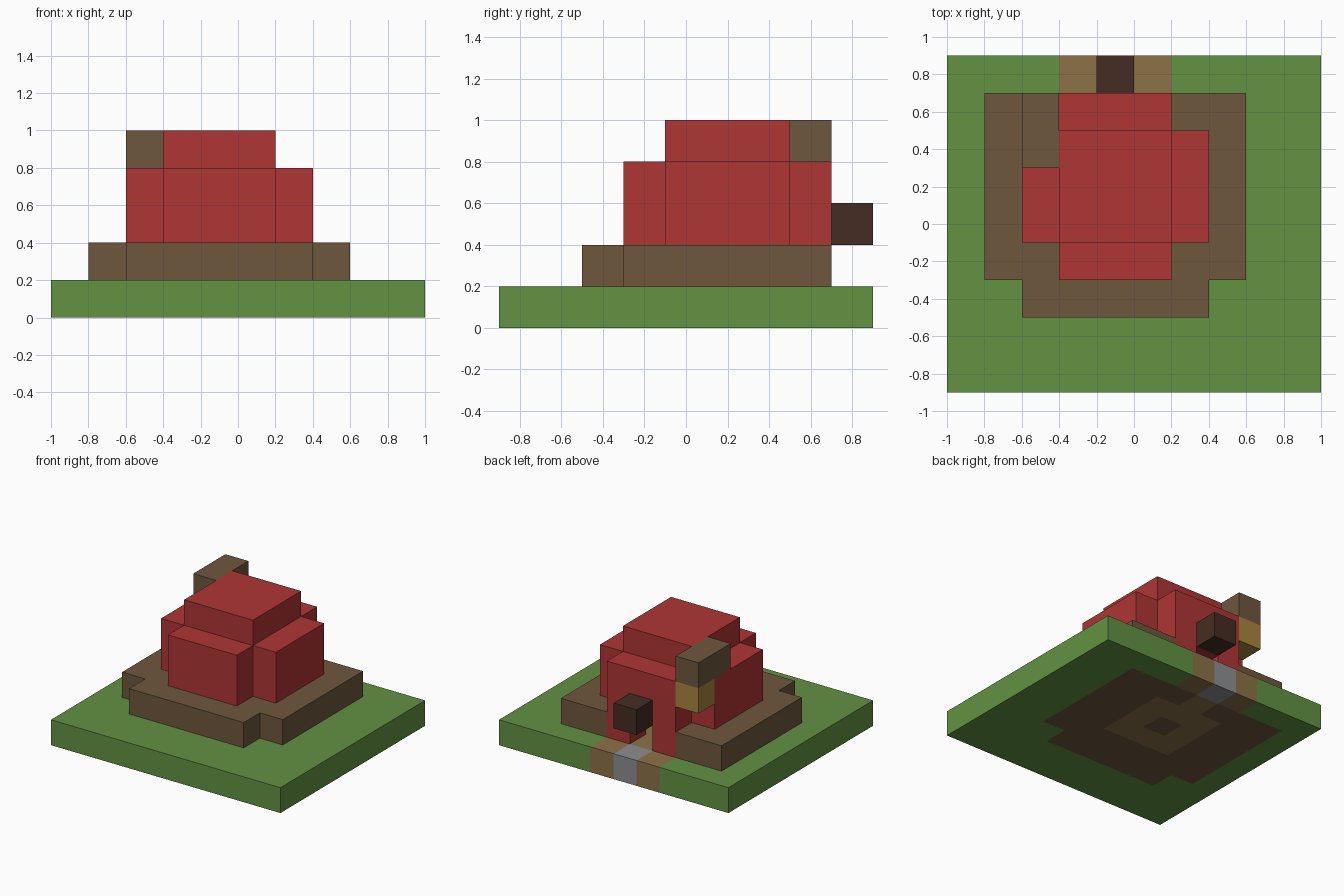
import bpy, bmesh, math
from mathutils import Vector

default = bpy.data.objects.get("Cube")
if default:
    bpy.data.objects.remove(default, do_unlink=True)

CELL = 0.2
ORIGIN = Vector((-1.0, -0.9, 0.0))


def material(name, hex_code):
    def linear(c):
        return c / 12.92 if c <= 0.04045 else ((c + 0.055) / 1.055) ** 2.4
    rgb = [linear(int(hex_code[i:i + 2], 16) / 255) for i in (0, 2, 4)]
    mat = bpy.data.materials.new(name)
    mat.use_nodes = True
    mat.diffuse_color = (*rgb, 1)
    bsdf = mat.node_tree.nodes["Principled BSDF"]
    bsdf.inputs["Base Color"].default_value = (*rgb, 1)
    bsdf.inputs["Roughness"].default_value = 0.9
    return mat


grass = material("grass green", "639243")
earth = material("earth brown", "6e573d")
red = material("brick red", "af3535")
dark = material("dark wood", "452c22")
tan = material("path tan", "8c7147")
gold = material("golden tan", "a8843f")
grey = material("stone grey", "8d8e92")


def block(x0, x1, y0, y1, z0, z1):
    """Set of grid cells in a box, upper ends excluded."""
    return {(x, y, z) for x in range(x0, x1) for y in range(y0, y1) for z in range(z0, z1)}


def build(name, cells, mat):
    """Make one object from the outer skin of a set of cells."""
    bm = bmesh.new()
    for cell in sorted(cells):
        for axis in range(3):
            for sign in (-1, 1):
                n = Vector((0, 0, 0))
                n[axis] = sign
                if tuple(int(c + d) for c, d in zip(cell, n)) in cells:
                    continue
                u, v = Vector((0, 0, 0)), Vector((0, 0, 0))
                u[(axis + 1) % 3] = 0.5
                v[(axis + 2) % 3] = 0.5 * sign
                mid = Vector(cell) + Vector((0.5, 0.5, 0.5)) + n / 2
                corners = (mid - u - v, mid + u - v, mid + u + v, mid - u + v)
                bm.faces.new([bm.verts.new(ORIGIN + c * CELL) for c in corners])
    bmesh.ops.remove_doubles(bm, verts=bm.verts[:], dist=0.001)
    bmesh.ops.dissolve_limit(bm, angle_limit=math.radians(1), verts=bm.verts[:], edges=bm.edges[:])
    mesh = bpy.data.meshes.new(name)
    bm.to_mesh(mesh)
    bm.free()
    mesh.materials.append(mat)
    obj = bpy.data.objects.new(name, mesh)
    bpy.context.collection.objects.link(obj)


# Ground layer: lawn, earth foundation, hollow room floor and path
foundation = block(1, 8, 3, 8, 0, 1) | block(2, 7, 2, 3, 0, 1)
floor = (block(3, 6, 4, 7, 0, 1) - {(4, 5, 0)}) | {(4, 7, 0)}
path = block(3, 6, 8, 9, 0, 1)
step = {(4, 8, 0)}
build("lawn", block(0, 10, 0, 9, 0, 1) - foundation - path, grass)
build("foundation", foundation - floor, earth)
build("room_floor", floor, tan)
build("path_edges", path - step, tan)
build("path_stone", step, grey)

# Earth bank around the room
bank = block(1, 8, 3, 8, 1, 2) | block(2, 7, 2, 3, 1, 2)
build("earth_bank", bank - block(3, 6, 4, 8, 1, 2), earth)

# Red hut with a hollow room, a stepped roof and door posts
walls = block(3, 6, 3, 8, 2, 4) | block(2, 7, 4, 7, 2, 4)
walls -= block(3, 6, 4, 7, 2, 4)
posts = block(3, 6, 7, 8, 1, 2) - {(4, 7, 1)}
build("hut", walls | posts | block(3, 6, 4, 7, 4, 5), red)

# Door canopy and chimney
build("door_canopy", {(4, 8, 2)}, dark)
build("chimney_top", block(2, 3, 6, 8, 4, 5), earth)
build("chimney_bracket", {(2, 7, 3)}, gold)
